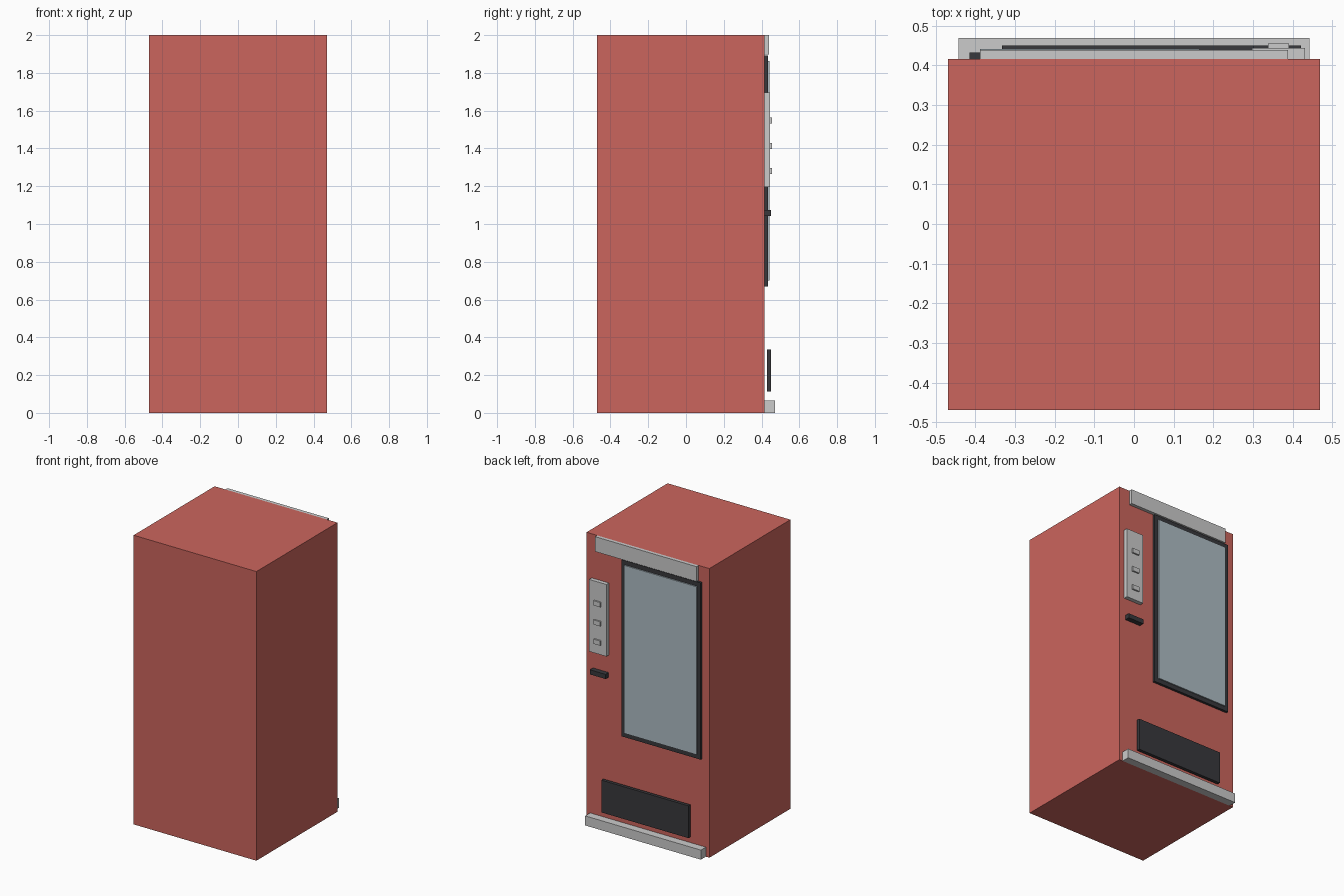
import bpy

if "Cube" in bpy.data.objects:
    bpy.data.objects.remove(bpy.data.objects["Cube"])


def material(name, color):
    m = bpy.data.materials.new(name)
    m.diffuse_color = (*color, 1)
    m.use_nodes = True
    m.node_tree.nodes["Principled BSDF"].inputs["Base Color"].default_value = m.diffuse_color
    return m


RED = material("red_paint", (0.60, 0.13, 0.11))
DARK = material("dark_plastic", (0.04, 0.04, 0.045))
GLASS = material("pale_glass", (0.42, 0.50, 0.55))


def box(name, x, y, z, mat=None):
    """Box from (min, max) ranges on each axis."""
    ranges = (x, y, z)
    bpy.ops.mesh.primitive_cube_add(size=1, location=[(a + b) / 2 for a, b in ranges])
    ob = bpy.context.object
    ob.name = name
    ob.scale = [b - a for a, b in ranges]
    bpy.ops.object.transform_apply(location=False, rotation=False, scale=True)
    if mat:
        ob.data.materials.append(mat)
    return ob


FACE = 0.416  # y of the cabinet face carrying the fittings

# Cabinet
box("cabinet", (-0.47, 0.47), (-0.47, FACE), (0, 2), RED)

# Top header and bottom kick plate
box("header_panel", (-0.388, 0.388), (FACE, 0.439), (1.897, 2))
box("kick_plate", (-0.443, 0.443), (FACE, 0.47), (0, 0.066))

# Display window
box("window_frame", (-0.415, 0.192), (FACE, 0.433), (0.67, 1.892), DARK)
box("window_glass", (-0.388, 0.165), (0.425, 0.441), (0.70, 1.862), GLASS)

# Control panel with buttons
box("control_panel", (0.298, 0.431), (FACE, 0.444), (1.197, 1.695))
for i in range(3):
    z = 1.281 + i * 0.133
    box(f"button_{i + 1}", (0.338, 0.391), (0.436, 0.455), (z - 0.016, z + 0.016))

# Coin slot and pickup flap (flap stands slightly proud of the cabinet)
box("coin_slot", (0.30, 0.421), (FACE, 0.45), (1.043, 1.075), DARK)
box("pickup_flap", (-0.333, 0.333), (0.428, 0.45), (0.112, 0.335), DARK)
